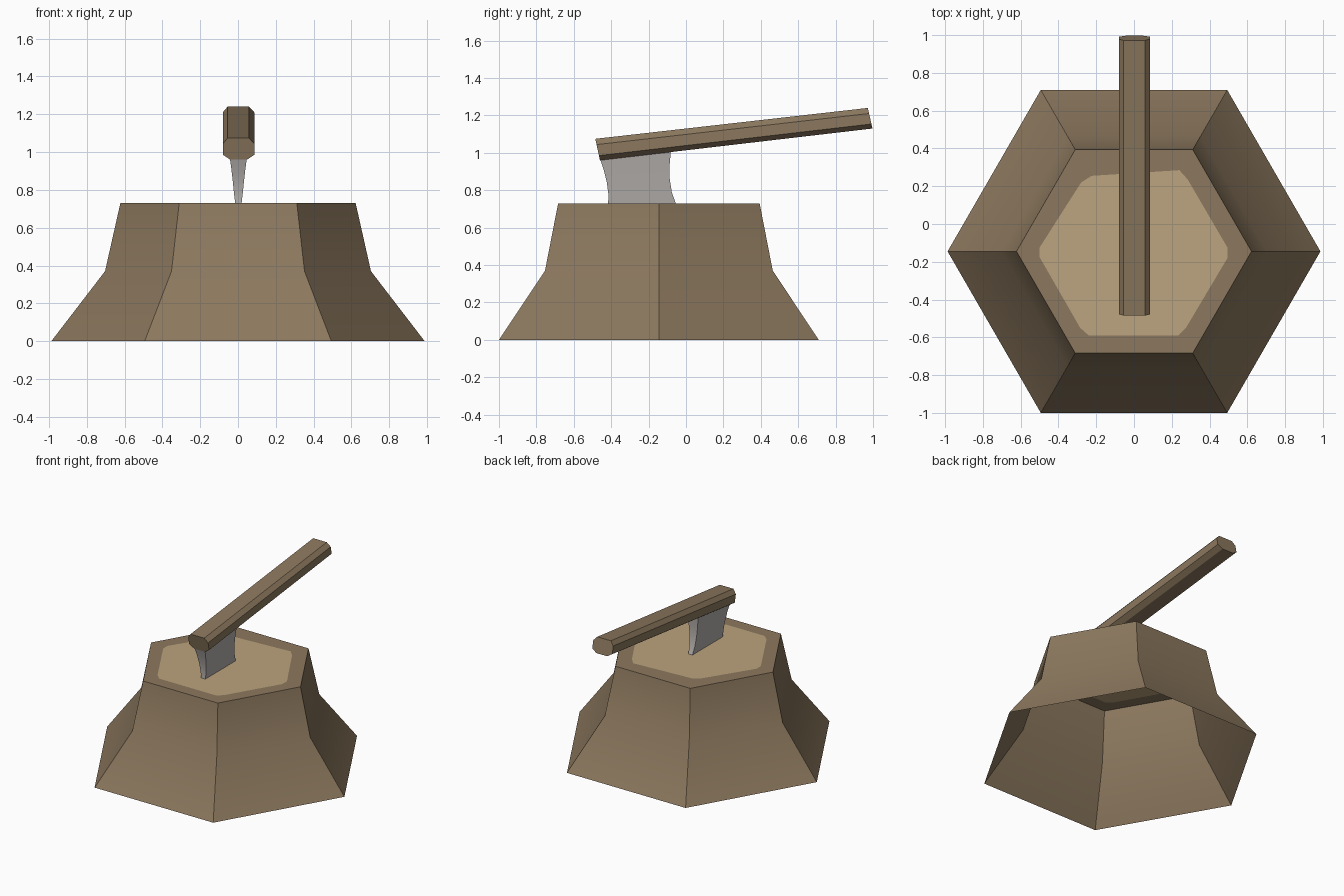
import bpy, bmesh, math

if "Cube" in bpy.data.objects:
    bpy.data.objects.remove(bpy.data.objects["Cube"])


def material(name, rgb):
    m = bpy.data.materials.new(name)
    m.diffuse_color = (*rgb, 1)
    m.use_nodes = True
    m.node_tree.nodes["Principled BSDF"].inputs["Base Color"].default_value = m.diffuse_color
    return m


bark = material("bark_brown", (0.262, 0.188, 0.112))
wood = material("cut_wood_tan", (0.503, 0.371, 0.209))
steel = material("steel_grey", (0.456, 0.429, 0.413))


def finish(name, bm, mats, recalc=True):
    if recalc:
        bmesh.ops.recalc_face_normals(bm, faces=bm.faces[:])
    me = bpy.data.meshes.new(name)
    bm.to_mesh(me)
    bm.free()
    for m in mats:
        me.materials.append(m)
    ob = bpy.data.objects.new(name, me)
    bpy.context.collection.objects.link(ob)
    bpy.ops.object.select_all(action='DESELECT')
    ob.select_set(True)
    bpy.context.view_layer.objects.active = ob
    bpy.ops.object.shade_smooth_by_angle(angle=math.radians(32))


def loft(bm, rings):
    """Join successive rings of points with quads; returns the vertex rings."""
    vs = [[bm.verts.new(p) for p in r] for r in rings]
    for a, b in zip(vs, vs[1:]):
        n = len(a)
        for i in range(n):
            j = (i + 1) % n
            bm.faces.new((a[i], a[j], b[j], b[i]))
    return vs


# Stump: flared hexagonal shell, open underneath
CY, TOP = -0.145, 0.73
bm = bmesh.new()
rings = [[(r * math.cos(i * math.pi / 3), CY + r * math.sin(i * math.pi / 3), z)
          for i in range(6)]
         for r, z in ((0.987, 0), (0.703, 0.37), (0.622, TOP))]
rim = loft(bm, rings)[-1]

# Cut wood: slightly uneven hexagon with clipped corners, inset in the top
inner = [(0.495, -0.18), (0.495, -0.125), (0.285, 0.235), (0.24, 0.285),
         (-0.225, 0.255), (-0.28, 0.22), (-0.5, -0.125), (-0.5, -0.175),
         (-0.285, -0.55), (-0.24, -0.59), (0.235, -0.59), (0.275, -0.55)]
cut = [bm.verts.new((x, y, TOP)) for x, y in inner]
for i in range(6):
    j = (i + 1) % 6
    a, b = cut[2 * i], cut[2 * i + 1]
    bm.faces.new((rim[i], b, a))
    bm.faces.new((rim[i], rim[j], cut[2 * j], b))
bm.faces.new(cut).material_index = 1
finish("stump", bm, [bark, wood], recalc=False)

# Axe handle: eight-sided bar, section as (x, fraction from top to bottom)
section = [(-0.055, 0), (0.058, 0), (0.086, 0.27), (0.086, 0.78),
           (0.048, 1), (-0.042, 1), (-0.08, 0.78), (-0.08, 0.27)]
ends = [((-0.485, 1.075), (-0.46, 0.96)), ((0.972, 1.24), (0.997, 1.13))]
bm = bmesh.new()
vs = loft(bm, [[(x, t[0] + (b[0] - t[0]) * f, t[1] + (b[1] - t[1]) * f)
                for x, f in section] for t, b in ends])
for r in vs:
    bm.faces.new(r)
finish("axe_handle", bm, [bark])

# Axe blade: tapering wedge, rows of (front y, front z, back y, back z, half width)
rows = [(-0.462, 0.975, -0.08, 1.02, 0.046), (-0.44, 0.91, -0.088, 0.93, 0.037),
        (-0.423, 0.84, -0.087, 0.86, 0.029), (-0.415, 0.78, -0.076, 0.79, 0.023),
        (-0.416, 0.73, -0.055, 0.73, 0.017), (-0.418, 0.71, -0.045, 0.71, 0.015)]
bm = bmesh.new()
vs = loft(bm, [[(0.002 - w, fy, fz), (0.002 + w, fy, fz),
                (0.002 + w, by, bz), (0.002 - w, by, bz)]
               for fy, fz, by, bz, w in rows])
bm.faces.new(vs[0])
bm.faces.new(vs[-1])
finish("axe_blade", bm, [steel])
